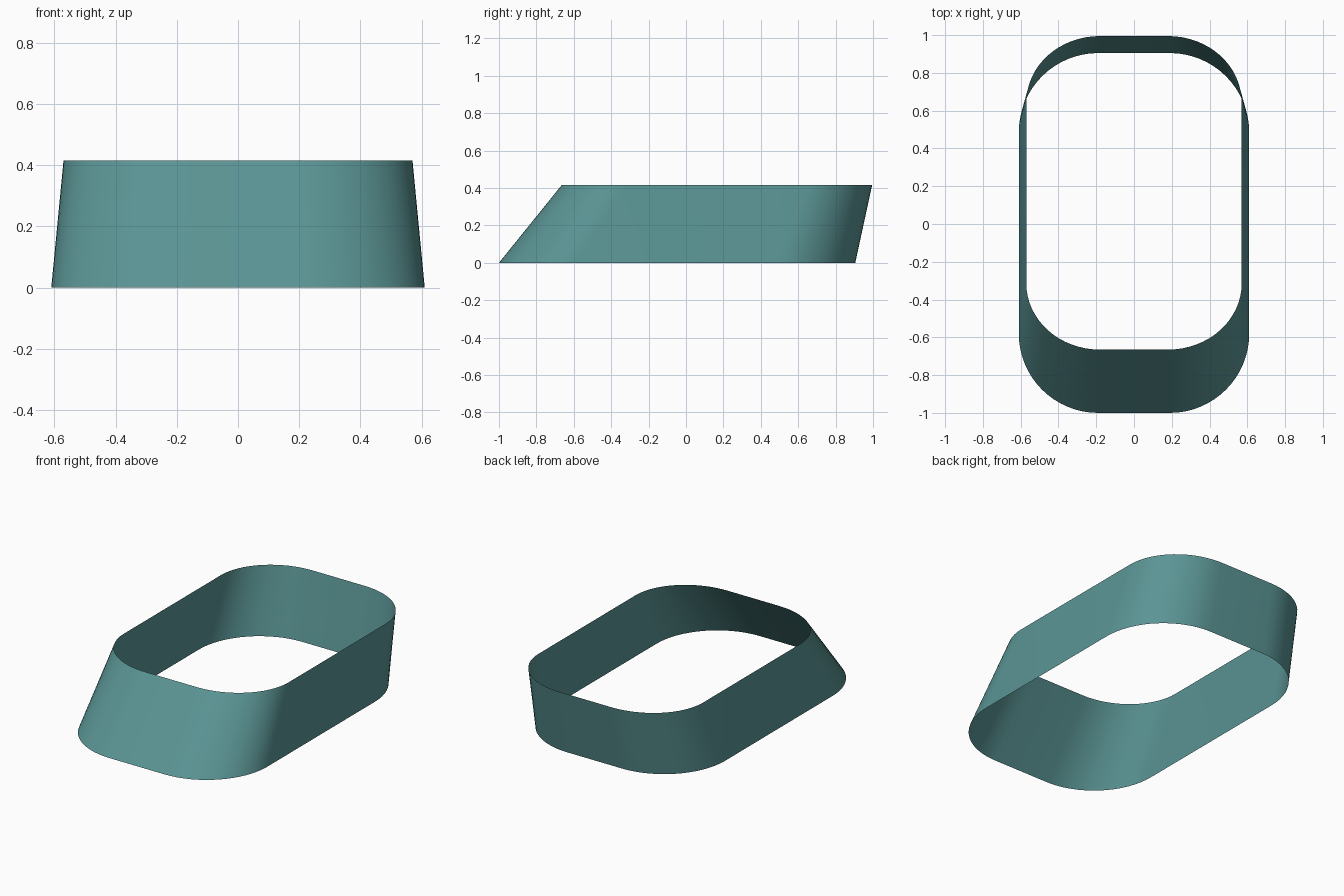
import bpy, bmesh, math

if "Cube" in bpy.data.objects:
    bpy.data.objects.remove(bpy.data.objects["Cube"])

mat = bpy.data.materials.new("teal")
mat.diffuse_color = (0.105, 0.30, 0.30, 1)
mat.use_nodes = True
mat.node_tree.nodes["Principled BSDF"].inputs["Base Color"].default_value = mat.diffuse_color


def rounded_ring(bm, hx, y0, y1, rx, ry, z, n=16):
    """Rounded rectangle outline, anticlockwise from the right-back corner."""
    verts = []
    for k, (sx, y) in enumerate([(1, y1 - ry), (-1, y1 - ry), (-1, y0 + ry), (1, y0 + ry)]):
        for i in range(n + 1):
            a = math.pi / 2 * (k + i / n)
            verts.append(bm.verts.new((sx * (hx - rx) + rx * math.cos(a),
                                       y + ry * math.sin(a), z)))
    return verts


# Open slanted band lofted between a larger base outline and a shifted top outline
bm = bmesh.new()
low = rounded_ring(bm, 0.61, -1.0, 0.905, 0.42, 0.42, 0.0)
top = rounded_ring(bm, 0.57, -0.665, 0.995, 0.39, 0.35, 0.415)
count = len(low)
for i in range(count):
    j = (i + 1) % count
    f = bm.faces.new((low[i], low[j], top[j], top[i]))
    f.smooth = True

mesh = bpy.data.meshes.new("slanted_band")
bm.to_mesh(mesh)
bm.free()
mesh.materials.append(mat)
band = bpy.data.objects.new("slanted_band", mesh)
bpy.context.collection.objects.link(band)
